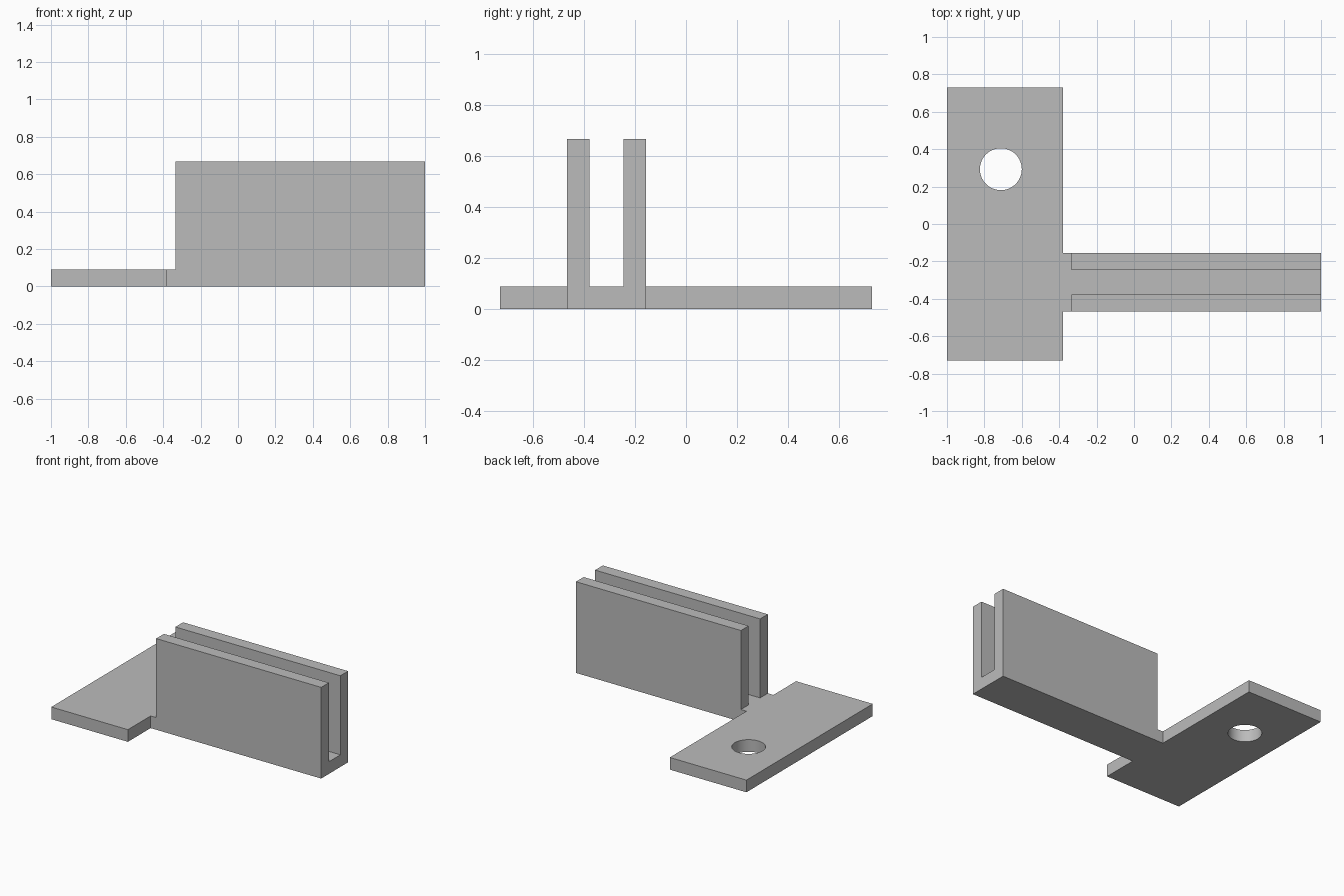
import bpy
import bmesh
from mathutils import Matrix, Vector

cube = bpy.data.objects.get("Cube")
if cube:
    bpy.data.objects.remove(cube, do_unlink=True)

THICK = 0.089          # plate and wall thickness
HEIGHT = 0.667         # top of the walls
HALF_DEPTH = 0.73
PLATE_END = -0.38      # inner edge of the mounting plate
WALL_START = -0.335
ARM_FRONT, ARM_BACK = -0.467, -0.156

grey = bpy.data.materials.new("plain_grey")
grey.use_nodes = True
grey.diffuse_color = (0.5, 0.5, 0.5, 1)
grey.node_tree.nodes["Principled BSDF"].inputs["Base Color"].default_value = (0.5, 0.5, 0.5, 1)


def make_object(name, bm):
    mesh = bpy.data.meshes.new(name)
    bmesh.ops.recalc_face_normals(bm, faces=bm.faces)
    bm.to_mesh(mesh)
    bm.free()
    mesh.materials.append(grey)
    obj = bpy.data.objects.new(name, mesh)
    bpy.context.collection.objects.link(obj)
    return obj


def box(name, low, high):
    low, high = Vector(low), Vector(high)
    bm = bmesh.new()
    place = Matrix.Translation((low + high) / 2) @ Matrix.Diagonal((high - low).to_4d())
    place[3][3] = 1
    bmesh.ops.create_cube(bm, size=1, matrix=place)
    return make_object(name, bm)


# T-shaped outline raised to the full wall height
outline = [(-1, -HALF_DEPTH), (PLATE_END, -HALF_DEPTH), (PLATE_END, ARM_FRONT),
           (1, ARM_FRONT), (1, ARM_BACK), (PLATE_END, ARM_BACK),
           (PLATE_END, HALF_DEPTH), (-1, HALF_DEPTH)]
bm = bmesh.new()
face = bm.faces.new([bm.verts.new((x, y, 0)) for x, y in outline])
raised = bmesh.ops.extrude_face_region(bm, geom=[face])
bmesh.ops.translate(bm, vec=(0, 0, HEIGHT),
                    verts=[v for v in raised["geom"] if isinstance(v, bmesh.types.BMVert)])
bracket = make_object("slotted_bracket", bm)

# Cutters: space above the plate, slot between the walls, screw hole
plate_cutter = box("plate_cutter", (-2, -1, THICK), (WALL_START, 1, 1))
slot_cutter = box("slot_cutter", (-0.5, ARM_FRONT + THICK, THICK), (2, ARM_BACK - THICK, 1))
bm = bmesh.new()
bmesh.ops.create_cone(bm, cap_ends=True, segments=64, radius1=0.112, radius2=0.112,
                      depth=1, matrix=Matrix.Translation((-0.712, 0.293, 0)))
hole_cutter = make_object("hole_cutter", bm)

bpy.ops.object.select_all(action='DESELECT')
bpy.context.view_layer.objects.active = bracket
bracket.select_set(True)
for cutter in (plate_cutter, slot_cutter, hole_cutter):
    cutter.hide_render = True
    mod = bracket.modifiers.new(cutter.name, 'BOOLEAN')
    mod.operation = 'DIFFERENCE'
    mod.solver = 'EXACT'
    mod.object = cutter
    bpy.ops.object.modifier_apply(modifier=mod.name)
    bpy.data.objects.remove(cutter, do_unlink=True)

bpy.ops.object.shade_smooth_by_angle()
